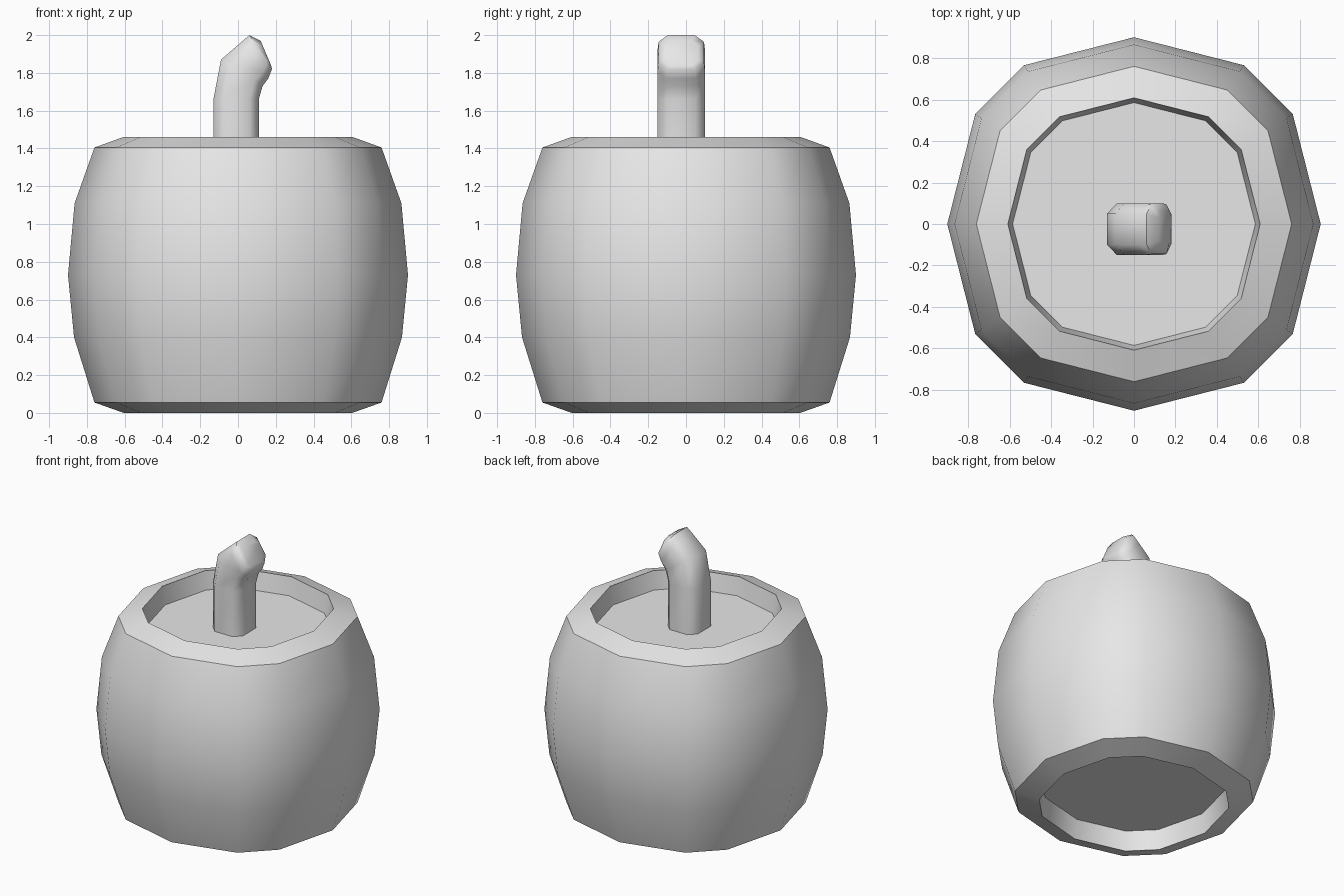
import bpy, bmesh, math
from mathutils import Vector

cube = bpy.data.objects.get("Cube")
if cube:
    bpy.data.objects.remove(cube, do_unlink=True)

grey = bpy.data.materials.new("light_grey")
grey.use_nodes = True
grey.diffuse_color = (0.8, 0.8, 0.8, 1)
grey.node_tree.nodes["Principled BSDF"].inputs["Base Color"].default_value = (0.8, 0.8, 0.8, 1)


def loft(name, rings, smooth_angle):
    """Bridge a list of equal-length point rings and cap both ends."""
    bm = bmesh.new()
    loops = [[bm.verts.new(p) for p in ring] for ring in rings]
    for low, high in zip(loops, loops[1:]):
        for i in range(len(low)):
            j = (i + 1) % len(low)
            bm.faces.new((low[i], low[j], high[j], high[i]))
    bm.faces.new(loops[0][::-1])
    bm.faces.new(loops[-1])
    bmesh.ops.recalc_face_normals(bm, faces=bm.faces)
    mesh = bpy.data.meshes.new(name)
    bm.to_mesh(mesh)
    bm.free()
    mesh.materials.append(grey)
    obj = bpy.data.objects.new(name, mesh)
    bpy.context.collection.objects.link(obj)
    bpy.ops.object.select_all(action='DESELECT')
    obj.select_set(True)
    bpy.context.view_layer.objects.active = obj
    bpy.ops.object.shade_smooth_by_angle(angle=math.radians(smooth_angle))
    return obj


# Twelve-sided section of the barrel: one quarter, turned four times
quarter = [Vector((1, 0)), Vector((0.85, 0.59)), Vector((0.59, 0.85))]
section = []
for turn in range(4):
    for p in quarter:
        q = p.copy()
        for _ in range(turn):
            q = Vector((-q.y, q.x))
        section.append(q)

# Barrel: recessed base, bulging wall, sloped rims, recessed lid (radius, height)
profile = [(0.585, 0.14), (0.605, 0.0), (0.76, 0.055), (0.868, 0.4), (0.9, 0.73),
           (0.865, 1.11), (0.76, 1.405), (0.608, 1.46), (0.585, 1.33)]
loft("barrel_body", [[(p.x * r, p.y * r, z) for p in section] for r, z in profile], 40)

# Stem: chamfered square section swept along a bent path
# each ring: left edge (x, z), right edge (x, z), half width in y
stem_rings = [((-0.13, 1.32), (0.11, 1.32), 0.125),
              ((-0.13, 1.66), (0.11, 1.66), 0.125),
              ((-0.09, 1.87), (0.13, 1.73), 0.125),
              ((0.02, 1.965), (0.16, 1.77), 0.125),
              ((0.06, 2.0), (0.18, 1.82), 0.12),
              ((0.12, 1.97), (0.175, 1.84), 0.09)]
c = 0.6
octagon = [(1, -c), (1, c), (c, 1), (-c, 1), (-1, c), (-1, -c), (-c, -1), (c, -1)]


def stem_ring(left, right, half):
    a, b = Vector((left[0], 0, left[1])), Vector((right[0], 0, right[1]))
    return [a.lerp(b, (u + 1) / 2) + Vector((0, v * half - 0.025, 0)) for u, v in octagon]


loft("stem", [stem_ring(*r) for r in stem_rings], 60)
